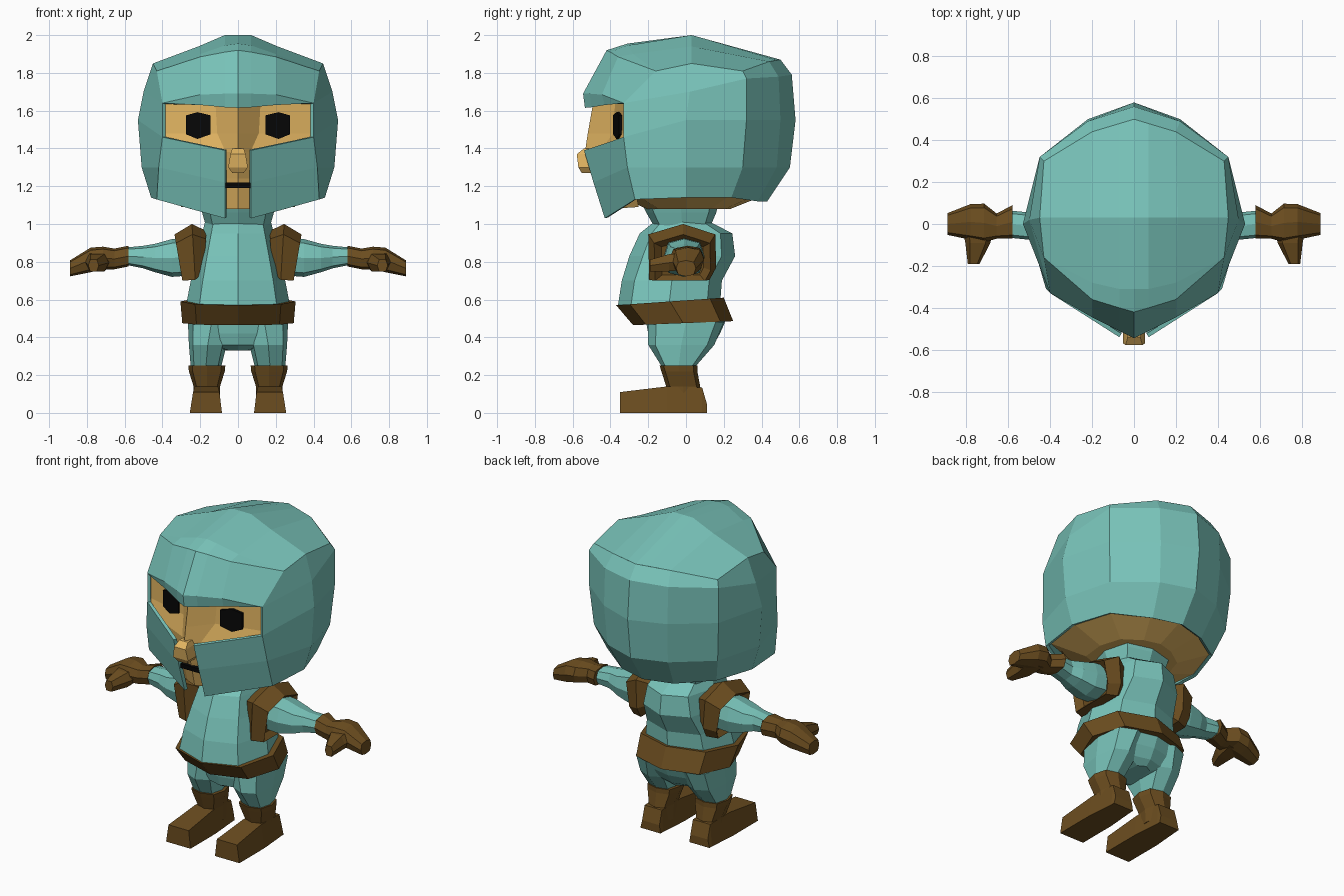
import bpy, bmesh
from math import cos, sin, pi, copysign


def material(name, rgb):
    m = bpy.data.materials.new(name)
    m.diffuse_color = (*rgb, 1)
    return m


TEAL = material("teal", (0.19, 0.55, 0.49))
BROWN = material("leather", (0.15, 0.075, 0.014))
SKIN = material("skin", (0.76, 0.46, 0.12))
BLACK = material("black", (0.002, 0.002, 0.002))


def finish(name, bm, mat, mirror=False, thick=0):
    bmesh.ops.remove_doubles(bm, verts=bm.verts, dist=0.0005)
    bmesh.ops.recalc_face_normals(bm, faces=bm.faces)
    me = bpy.data.meshes.new(name)
    bm.to_mesh(me)
    bm.free()
    me.materials.append(mat)
    ob = bpy.data.objects.new(name, me)
    bpy.context.collection.objects.link(ob)
    if mirror:
        ob.modifiers.new("mirror", 'MIRROR')
    if thick:
        ob.modifiers.new("thickness", 'SOLIDIFY').thickness = thick
    return ob


def ring(axis, pos, c1, c2, h1, h2, n=8, tilt=0, p=0.7):
    """Squarish n-gon across an axis; tilt shears it along its second coordinate."""
    off, p = (pi / 4, 0) if n == 4 else (0, p)
    pts = []
    for k in range(n):
        a = off + 2 * pi * k / n
        u = h1 * copysign(abs(cos(a)) ** p, cos(a))
        v = h2 * copysign(abs(sin(a)) ** p, sin(a))
        w = pos + tilt * v
        pts.append({'x': (w, c1 + u, c2 + v), 'y': (c1 + u, w, c2 + v),
                    'z': (c1 + u, c2 + v, w)}[axis])
    return pts


def loft(name, rings, mat, mirror=False):
    bm = bmesh.new()
    rows = [[bm.verts.new(p) for p in r] for r in rings]
    n = len(rows[0])
    for a, b in zip(rows, rows[1:]):
        for i in range(n):
            bm.faces.new((a[i], a[(i + 1) % n], b[(i + 1) % n], b[i]))
    bm.faces.new(rows[0])
    bm.faces.new(rows[-1])
    return finish(name, bm, mat, mirror)


def sheet(name, grids, mat, thick=0):
    """Mirrored open surface made from one or more grids of points."""
    bm = bmesh.new()
    for g in grids:
        for a, b in zip(g, g[1:]):
            for i in range(len(a) - 1):
                q = []
                for p in (a[i], a[i + 1], b[i + 1], b[i]):
                    if p not in q:
                        q.append(p)
                if len(q) > 2:
                    bm.faces.new([bm.verts.new(p) for p in q])
    return finish(name, bm, mat, True, thick)


# Helmet: columns from back centre round to the face opening
shell = [
    [(0, .43, 1.12), (0, .55, 1.3), (0, .58, 1.55), (0, .56, 1.79), (0, .5, 1.87)],
    [(.18, .38, 1.12), (.21, .48, 1.3), (.22, .5, 1.55), (.22, .49, 1.78), (.2, .44, 1.86)],
    [(.38, .24, 1.14), (.43, .30, 1.3), (.45, .32, 1.55), (.45, .32, 1.77), (.43, .30, 1.81)],
    [(.46, 0, 1.14), (.51, 0, 1.3), (.53, 0, 1.55), (.50, .02, 1.7), (.45, .03, 1.85)],
    [(.43, -.27, 1.13), (.42, -.31, 1.3), (.40, -.33, 1.46), (.40, -.33, 1.64), (.43, -.16, 1.81)]]
front = shell[4]
crown = [
    [(0, .5, 1.87), (.07, .479, 1.867), shell[1][4], shell[2][4]],
    [(0, .03, 2.0), (.07, .03, 2.0), (.21, .03, 1.94), shell[3][4]],
    [(0, -.31, 1.955), (.07, -.31, 1.945), (.2, -.28, 1.90), front[4]],
    [(0, -.42, 1.92), (.07, -.40, 1.91), (.2, -.36, 1.885), front[4]],
    [(0, -.545, 1.69), (.07, -.51, 1.69), (.2, -.445, 1.685), front[3]],
    [(0, -.535, 1.615), (.07, -.50, 1.618), (.2, -.43, 1.63), front[3]]]
cheek = [[front[0], (.07, -.43, 1.03)], [front[1], (.07, -.49, 1.22)],
         [front[2], (.07, -.54, 1.39)]]
sheet("helmet", [shell, crown, cheek], TEAL, 0.02)

# Face with a raised nose bridge
sheet("face", [[
    [(0, -.49, 1.65), (.12, -.375, 1.65), (.39, -.31, 1.66)],
    [(0, -.52, 1.48), (.11, -.385, 1.48), (.39, -.31, 1.48)],
    [(0, -.535, 1.38), (.065, -.46, 1.38), (.38, -.31, 1.38)],
    [(0, -.47, 1.24), (.07, -.45, 1.24), (.38, -.28, 1.24)],
    [(0, -.43, 1.08), (.07, -.40, 1.08), (.30, -.25, 1.09)]]], SKIN)
loft("nose", [ring('z', 1.40, 0, -.51, .03, .03, 4),
              ring('z', 1.37, 0, -.53, .04, .048, 4),
              ring('z', 1.30, 0, -.52, .052, .05, 4),
              ring('z', 1.27, 0, -.51, .03, .042, 4)], SKIN)
loft("mouth", [ring('z', 1.19, 0, -.455, .072, .02, 4),
               ring('z', 1.22, 0, -.46, .072, .02, 4)], BLACK)
eye = [(.145, 1.575), (.215, 1.592), (.275, 1.575), (.275, 1.475), (.215, 1.45), (.145, 1.475)]
loft("eyes", [[(x, d + .25 * (x - .11), z) for x, z in eye] for d in (-.395, -.36)],
     BLACK, True)

# Underside of the head and neck
half = [(0, .42), (.18, .37), (.375, .235), (.45, 0), (.42, -.26), (.1, -.37)]
outline = half + [(-x, y) for x, y in half[:0:-1]]
loft("head_underside", [[(x * s, y * s, z) for x, y in outline]
                        for z, s in ((1.15, .98), (1.08, .56))], SKIN)
loft("neck", [ring('z', 1.1, 0, -.03, .2, .2), ring('z', 1.06, 0, -.025, .19, .185),
              ring('z', .99, 0, -.02, .17, .15)], TEAL)

# Torso, belt and hips
loft("torso", [ring('z', z, 0, cy, hx, hy, p=.85) for z, cy, hx, hy in (
    (1.01, -.02, .175, .15), (.95, 0, .19, .245), (.83, -.02, .22, .28),
    (.70, -.075, .25, .265), (.57, -.09, .275, .27))], TEAL)
loft("belt", [ring('z', .59, 0, -.085, .305, .285, tilt=.07, p=.85),
              ring('z', .475, 0, -.015, .295, .265, tilt=.04, p=.85)], BROWN)
loft("hips", [ring('z', z, 0, cy, hx, hy) for z, cy, hx, hy in (
    (.50, 0, .265, .215), (.42, -.01, .245, .19), (.36, -.02, .17, .165),
    (.33, -.01, .06, .12))], TEAL)

# Legs and boots
loft("legs", [ring('z', z, cx, cy, hx, hy) for z, cx, cy, hx, hy in (
    (.48, .14, 0, .125, .20), (.36, .16, -.025, .10, .175),
    (.24, .17, -.04, .08, .085))], TEAL, True)
loft("boot_shafts", [ring('z', z, .165, cy, hx, hy) for z, cy, hx, hy in (
    (.25, -.04, .098, .10), (.22, -.035, .095, .095), (.14, -.015, .07, .09),
    (.05, -.01, .07, .10))], BROWN, True)


def foot(y, h, top, sole):
    return [(.168 - top, y, h), (.168 + top, y, h), (.17 + sole, y, .0), (.17 - sole, y, .0)]


loft("boot_feet", [foot(.11, .05, .06, .07), foot(.085, .135, .06, .07),
                   foot(-.10, .14, .062, .085), foot(-.35, .11, .07, .085)], BROWN, True)

# Shoulder guards: house-shaped rings leaning outward at the top
guard = [(0, .15), (.17, .095), (.175, -.08), (.14, -.145), (-.18, -.145), (-.185, .095)]


def guard_ring(x, s, z, lean):
    return [(x + lean * s * v, -.015 + u * s, z + v * s) for u, v in guard]


loft("shoulder_guards", [guard_ring(.175, .75, .85, -.08), guard_ring(.235, 1, .85, .06),
                         guard_ring(.315, .83, .82, .17), guard_ring(.28, .62, .82, .17)],
     BROWN, True)

# Arms and gloves
loft("arms", [ring('x', x, y, z, hy, hz) for x, y, z, hy, hz in (
    (.22, -.01, .83, .11, .10), (.35, -.01, .82, .105, .10), (.44, -.01, .82, .09, .075),
    (.50, -.01, .825, .065, .06), (.60, 0, .83, .065, .045))], TEAL, True)
loft("gloves", [ring('x', x, y, z, hy, hz) for x, y, z, hy, hz in (
    (.58, .01, .83, .08, .055), (.655, -.01, .815, .06, .055), (.715, .005, .82, .092, .06),
    (.78, .01, .81, .085, .065), (.89, 0, .765, .052, .042))], BROWN, True)
loft("thumbs", [ring('y', y, x, z, hx, hz, 6) for y, x, z, hx, hz in (
    (.02, .745, .805, .08, .05), (-.09, .745, .795, .06, .05),
    (-.19, .765, .78, .028, .035))], BROWN, True)
